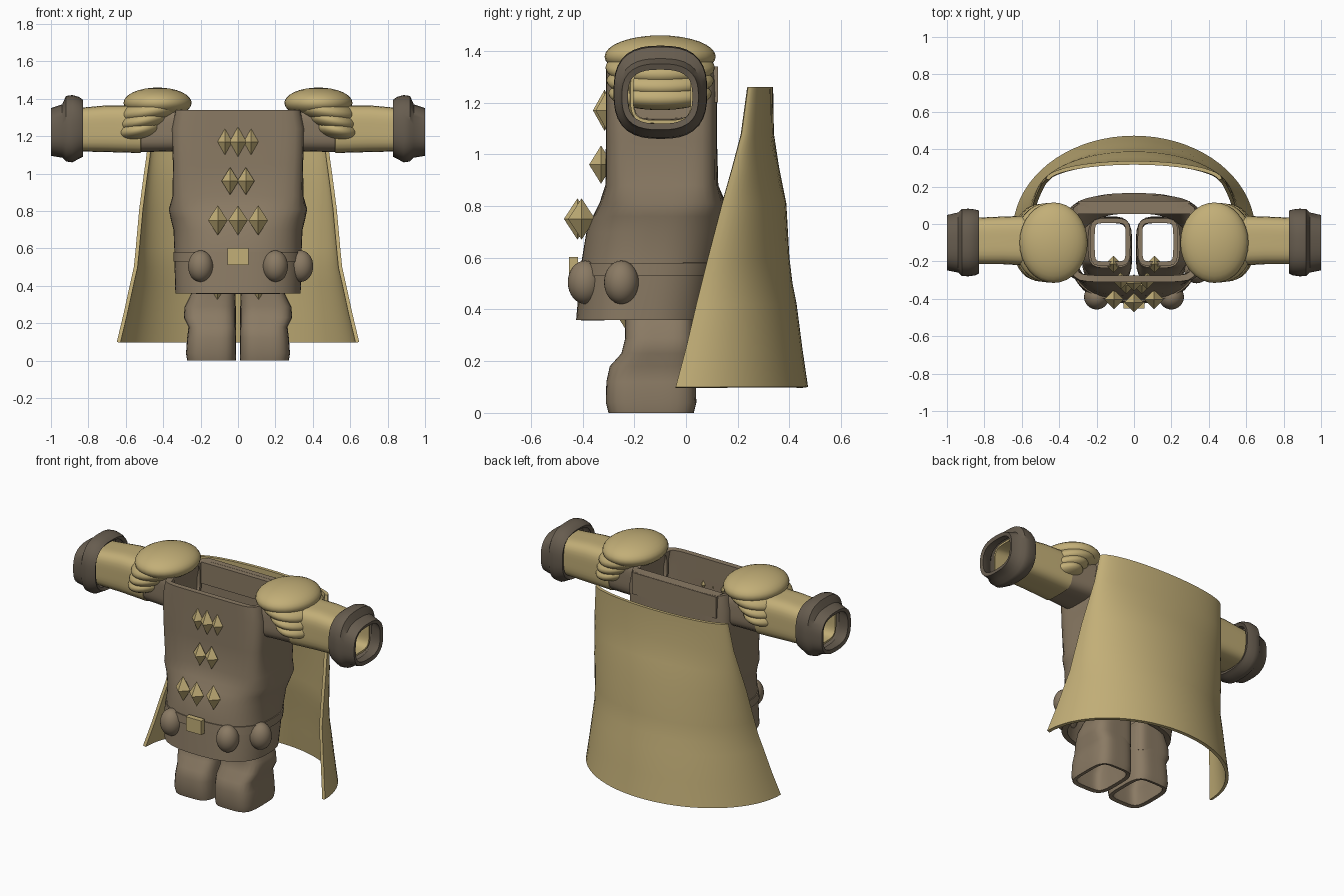
import bpy, bmesh, math
from mathutils import Matrix, Vector

cube = bpy.data.objects.get("Cube")
if cube:
    bpy.data.objects.remove(cube, do_unlink=True)


def material(name, rgb):
    m = bpy.data.materials.new(name)
    m.use_nodes = True
    m.diffuse_color = (*rgb, 1)
    m.node_tree.nodes["Principled BSDF"].inputs["Base Color"].default_value = (*rgb, 1)
    return m


GOLD = material("pale gold", (0.54, 0.425, 0.185))
BROWN = material("cloth brown", (0.255, 0.195, 0.127))
DARK = material("dark leather", (0.135, 0.108, 0.078))


def finish(name, bm, mat, mirror=False, wall=0, angle=40):
    me = bpy.data.meshes.new(name)
    bm.to_mesh(me)
    bm.free()
    me.materials.append(mat)
    ob = bpy.data.objects.new(name, me)
    bpy.context.collection.objects.link(ob)
    bpy.ops.object.select_all(action='DESELECT')
    ob.select_set(True)
    bpy.context.view_layer.objects.active = ob
    if wall:
        s = ob.modifiers.new("wall", 'SOLIDIFY')
        s.thickness, s.offset = wall, -1
        bpy.ops.object.modifier_apply(modifier="wall")
    if angle:
        bpy.ops.object.shade_smooth_by_angle(angle=math.radians(angle))
    if mirror:
        ob.modifiers.new("mirror", 'MIRROR')
    return ob


def tube(name, rings, mat, power=5, n=40, along_x=False, **kw):
    """Open loft of rounded boxes; each ring is (w, u0, u1, v0, v1[, power])."""
    bm = bmesh.new()
    loops = []
    for w, u0, u1, v0, v1, *own in rings:
        p = own[0] if own else power
        loop = []
        for i in range(n):
            a = 2 * math.pi * (i + 0.5) / n
            c, s = math.cos(a), math.sin(a)
            r = (abs(c) ** p + abs(s) ** p) ** (-1 / p)
            u = (u0 + u1) / 2 + c * r * (u1 - u0) / 2
            v = (v0 + v1) / 2 + s * r * (v1 - v0) / 2
            loop.append(bm.verts.new((w, u, v) if along_x else (u, v, w)))
        loops.append(loop)
    for a, b in zip(loops, loops[1:]):
        for i in range(n):
            j = (i + 1) % n
            bm.faces.new((a[i], a[j], b[j], b[i]))
    return finish(name, bm, mat, **kw)


def box(name, loc, size, mat):
    bm = bmesh.new()
    bmesh.ops.create_cube(bm, size=1, matrix=Matrix.Translation(loc)
                          @ Matrix.Diagonal((*size, 1)))
    return finish(name, bm, mat, angle=0)


def ball(name, loc, size, mat, tilt=0, **kw):
    bm = bmesh.new()
    bmesh.ops.create_uvsphere(bm, u_segments=32, v_segments=16, radius=1)
    bm.transform(Matrix.Translation(loc) @ Matrix.Rotation(tilt, 4, 'Y')
                 @ Matrix.Diagonal((*size, 1)))
    return finish(name, bm, mat, **kw)


def spike(name, loc, r, h, **kw):
    """Four-sided double pyramid."""
    bm = bmesh.new()
    ring = [bm.verts.new(Vector(loc) + Vector(d) * r)
            for d in ((1, 0, 0), (0, 1, 0), (-1, 0, 0), (0, -1, 0))]
    top = bm.verts.new(Vector(loc) + Vector((0, 0, h)))
    low = bm.verts.new(Vector(loc) - Vector((0, 0, h)))
    for i in range(4):
        a, b = ring[i], ring[(i + 1) % 4]
        bm.faces.new((a, b, top))
        bm.faces.new((b, a, low))
    return finish(name, bm, GOLD, angle=0, **kw)


# Hollow tunic: boxy chest, round belly and skirt (z, half width, front, back, squareness)
body = [(0.36, 0.335, -0.425, 0.09, 2.6), (0.53, 0.34, -0.41, 0.12, 2.6),
        (0.58, 0.34, -0.405, 0.135, 2.6), (0.70, 0.345, -0.385, 0.16, 2.7),
        (0.76, 0.36, -0.36, 0.165, 3), (0.81, 0.37, -0.335, 0.155, 3.8),
        (0.88, 0.35, -0.312, 0.125, 6), (1.05, 0.348, -0.31, 0.12, 8),
        (1.24, 0.355, -0.31, 0.12, 8), (1.34, 0.335, -0.31, 0.12, 8)]
tube("tunic", [(z, -x, x, f, b, p) for z, x, f, b, p in body], BROWN, n=64, wall=0.035)
tube("belt", [(z, -x - 0.006, x + 0.006, f - 0.007, b + 0.007, p)
              for z, x, f, b, p in body[1:3]], BROWN, n=64, wall=0.02)

# Thick back collar and belt buckle
box("back_collar", (0, 0.088, 1.27), (0.6, 0.07, 0.138), BROWN)
box("belt_buckle", (0, -0.435, 0.557), (0.11, 0.035, 0.09), GOLD)

# Pouches on the belt
for name, x, y in (("right_pouch", -0.2, -0.39), ("left_pouch", 0.2, -0.39),
                   ("side_pouch", 0.335, -0.25)):
    ball(name, (x, y, 0.505), (0.067, 0.067, 0.084), BROWN)

# Rows of chest spikes
for row, (z, y, r, h, xs) in enumerate((
        (1.17, -0.315, 0.045, 0.08, (-0.07, 0, 0.07)),
        (0.96, -0.335, 0.046, 0.074, (-0.042, 0.042)),
        (0.75, -0.42, 0.052, 0.08, (-0.108, 0, 0.108)))):
    for i, x in enumerate(xs):
        spike(f"chest_spike_{row}_{i}", (x, y + abs(x) * 0.15, z), r, h)

# Legs, boots and knee spikes
tube("trouser_legs", [(0.20, 0.02, 0.235, -0.225, 0.03), (0.40, 0.02, 0.235, -0.225, 0.03)],
     BROWN, wall=0.025, mirror=True)
tube("boots", [(0, 0.012, 0.272, -0.30, 0.03), (0.04, 0.01, 0.278, -0.31, 0.04),
               (0.12, 0.01, 0.272, -0.308, 0.038), (0.18, 0.012, 0.265, -0.295, 0.035),
               (0.23, 0.012, 0.29, -0.25, 0.03), (0.29, 0.012, 0.285, -0.235, 0.03),
               (0.37, 0.015, 0.245, -0.235, 0.03)], BROWN, power=4, wall=0.025, mirror=True)
spike("knee_spikes", (0.11, -0.215, 0.365), 0.045, 0.07, mirror=True)

# Arms: upper sleeve, forearm and flared cuff
tube("upper_sleeves", [(0.30, -0.25, 0.06, 1.12, 1.36), (0.53, -0.22, 0.04, 1.115, 1.37)],
     BROWN, power=4, along_x=True, wall=0.02, mirror=True)
tube("forearm_sleeves", [(0.52, -0.225, 0.045, 1.11, 1.365), (0.70, -0.215, 0.04, 1.115, 1.365),
                         (0.92, -0.215, 0.03, 1.12, 1.345)],
     GOLD, power=4, along_x=True, wall=0.012, mirror=True)
tube("cuffs", [(0.83, -0.265, 0.072, 1.09, 1.395), (0.85, -0.275, 0.078, 1.08, 1.41),
               (0.885, -0.28, 0.082, 1.06, 1.42), (0.92, -0.278, 0.08, 1.065, 1.415),
               (0.94, -0.26, 0.062, 1.085, 1.37), (1.0, -0.248, 0.048, 1.095, 1.35)],
     DARK, power=2.7, along_x=True, wall=0.024, mirror=True)

# Layered shoulder pads
pads = (("upper", (0.43, -0.1, 1.378), (0.182, 0.215, 0.082), 0.0),
        ("second", (0.465, -0.1, 1.335), (0.175, 0.212, 0.07), 0.18),
        ("third", (0.5, -0.1, 1.285), (0.148, 0.208, 0.062), 0.22),
        ("lower", (0.525, -0.1, 1.235), (0.128, 0.2, 0.06), 0.2))
for name, loc, size, tilt in pads:
    ball(f"{name}_shoulder_pads", loc, size, GOLD, tilt=tilt, mirror=True)

# Curved cape, each level is (z, half width, edge y, back y)
levels = ((0.10, 0.648, -0.04, 0.472), (0.25, 0.612, 0.0, 0.45), (0.42, 0.575, 0.04, 0.428),
          (0.50, 0.557, 0.06, 0.412), (0.60, 0.547, 0.085, 0.40), (0.81, 0.528, 0.14, 0.388),
          (0.95, 0.51, 0.18, 0.36), (1.08, 0.492, 0.215, 0.34), (1.26, 0.47, 0.24, 0.337))
bm = bmesh.new()
grid = []
steps = 36
for z, half, edge, back in levels:
    grid.append([])
    for i in range(steps + 1):
        t = math.pi * (i / steps - 0.5)
        grid[-1].append(bm.verts.new((half * math.sin(t), edge + (back - edge) * math.cos(t), z)))
for a, b in zip(grid, grid[1:]):
    for i in range(steps):
        bm.faces.new((a[i + 1], a[i], b[i], b[i + 1]))
finish("cape", bm, GOLD, wall=0.02)
